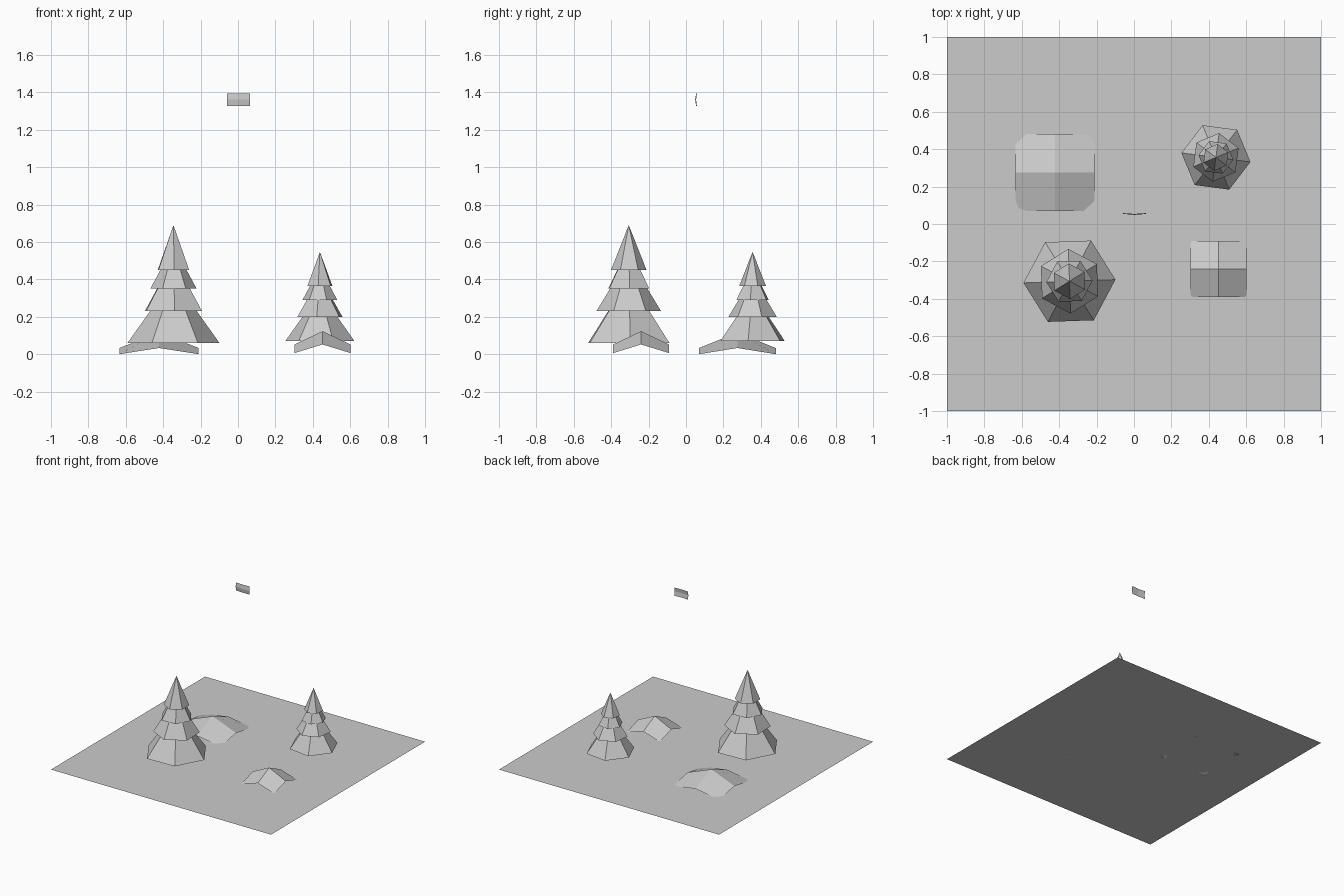
import bpy
from math import sin, cos, pi, radians

if "Cube" in bpy.data.objects:
    bpy.data.objects.remove(bpy.data.objects["Cube"])


def add_mesh(name, verts, faces):
    mesh = bpy.data.meshes.new(name)
    mesh.from_pydata(verts, [], faces)
    mesh.update()
    obj = bpy.data.objects.new(name, mesh)
    bpy.context.collection.objects.link(obj)
    return obj


# tiers of a full-size tree: bottom z, bottom radius, top z, top radius, turn
TIERS = [
    (0.00, 0.246, 0.17, 0.125, 0),
    (0.17, 0.173, 0.29, 0.100, 30),
    (0.29, 0.124, 0.39, 0.070, 0),
    (0.39, 0.095, 0.63, 0.0, 30),
]


def tree(name, x, y, z, scale, turn):
    verts, faces = [], []
    for z0, r0, z1, r1, twist in TIERS:
        b = len(verts)
        angles = [radians(turn + twist) + i * pi / 3 for i in range(6)]
        verts += [(r0 * cos(a), r0 * sin(a), z0) for a in angles]
        faces.append([b + i for i in reversed(range(6))])
        if r1:
            verts += [(r1 * cos(a), r1 * sin(a), z1) for a in angles]
            faces.append([b + 6 + i for i in range(6)])
            faces += [(b + i, b + (i + 1) % 6, b + 6 + (i + 1) % 6, b + 6 + i)
                      for i in range(6)]
        else:
            verts.append((0, 0, z1))
            faces += [(b + i, b + (i + 1) % 6, b + 6) for i in range(6)]
    obj = add_mesh(name, verts, faces)
    obj.location = (x, y, z)
    obj.scale = (scale,) * 3


def domed_sheet(name, hx, hy, corner, mid, peak):
    """3 x 3 grid whose corners are lowest and whose centre is highest."""
    heights = (peak, mid, corner)
    verts = [(i * hx, j * hy, heights[abs(i) + abs(j)])
             for j in (-1, 0, 1) for i in (-1, 0, 1)]
    faces = [(k, k + 1, k + 4, k + 3) for k in (0, 1, 3, 4)]
    return add_mesh(name, verts, faces)


# flat ground sheet
add_mesh("ground", [(-1, -1, 0.009), (1, -1, 0.009), (1, 1, 0.009), (-1, 1, 0.009)],
         [(0, 1, 2, 3)])

# fir trees
tree("large_tree", -0.345, -0.306, 0.06, 1.0, 2)
tree("small_tree", 0.438, 0.356, 0.07, 0.757, -7.5)

# low mounds
domed_sheet("large_mound", 0.212, 0.205, 0.0, 0.033, 0.115).location = (-0.422, 0.275, 0)
domed_sheet("small_mound", 0.15, 0.149, 0.006, 0.052, 0.123).location = (0.452, -0.24, 0)

# small bowed panel floating above, bulging to the front
panel = domed_sheet("floating_panel", 0.062, 0.033, -0.004, 0.0, 0.005)
panel.location = (0.003, 0.054, 1.361)
panel.rotation_euler = (pi / 2, 0, 0)
